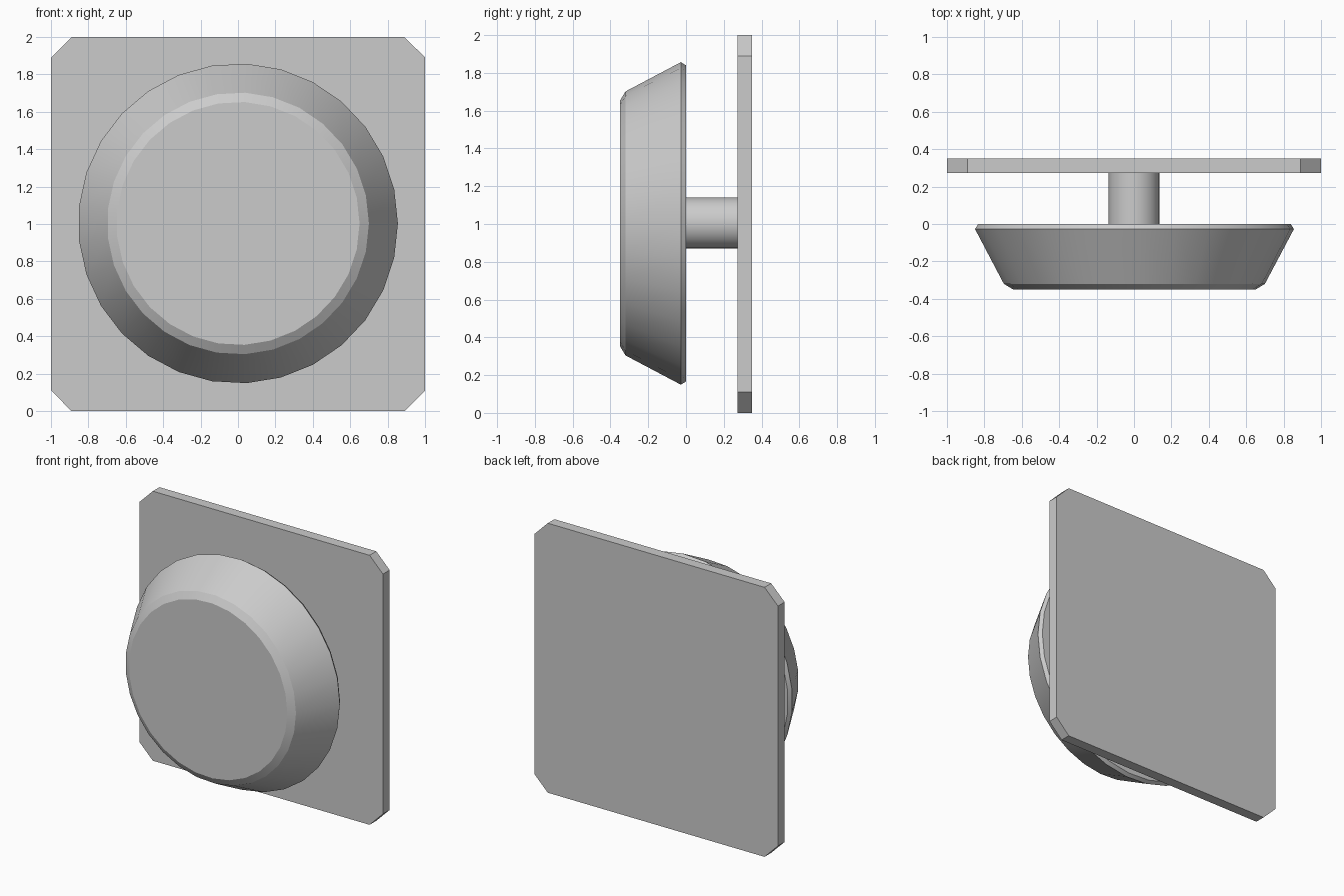
import bpy, bmesh
from math import cos, sin, tau, radians

if "Cube" in bpy.data.objects:
    bpy.data.objects.remove(bpy.data.objects["Cube"])

SIDES = 29


def make_object(name, bm):
    bmesh.ops.recalc_face_normals(bm, faces=bm.faces)
    mesh = bpy.data.meshes.new(name)
    bm.to_mesh(mesh)
    bm.free()
    ob = bpy.data.objects.new(name, mesh)
    bpy.context.collection.objects.link(ob)
    return ob


def lathe(name, profile, centre_z=1.0):
    """Turn (radius, y) points around the y axis and cap both ends."""
    bm = bmesh.new()
    rings = [[bm.verts.new((r * cos(tau * i / SIDES), y, centre_z + r * sin(tau * i / SIDES)))
              for i in range(SIDES)] for r, y in profile]
    for a, b in zip(rings, rings[1:]):
        for i in range(SIDES):
            j = (i + 1) % SIDES
            bm.faces.new((a[i], a[j], b[j], b[i]))
    bm.faces.new(rings[0])
    bm.faces.new(rings[-1])
    ob = make_object(name, bm)
    bpy.ops.object.select_all(action='DESELECT')
    ob.select_set(True)
    bpy.context.view_layer.objects.active = ob
    bpy.ops.object.shade_smooth_by_angle(angle=radians(25))
    return ob


# Tapered knob with chamfered front and back rims
lathe("knob", [(0.65, -0.35), (0.70, -0.32), (0.855, -0.027), (0.838, 0.0)], 1.003)

# Stem joining knob and plate
lathe("stem", [(0.136, -0.005), (0.136, 0.275)], 1.005)

# Square back plate with clipped corners
c = 0.89
outline = [(c, 1), (1, c), (1, -c), (c, -1), (-c, -1), (-1, -c), (-1, c), (-c, 1)]
bm = bmesh.new()
face = bm.faces.new([bm.verts.new((x, 0.272, 1 + z)) for x, z in outline])
geo = bmesh.ops.extrude_face_region(bm, geom=[face], use_keep_orig=True)["geom"]
bmesh.ops.translate(bm, vec=(0, 0.078, 0),
                    verts=[g for g in geo if isinstance(g, bmesh.types.BMVert)])
make_object("back_plate", bm)
